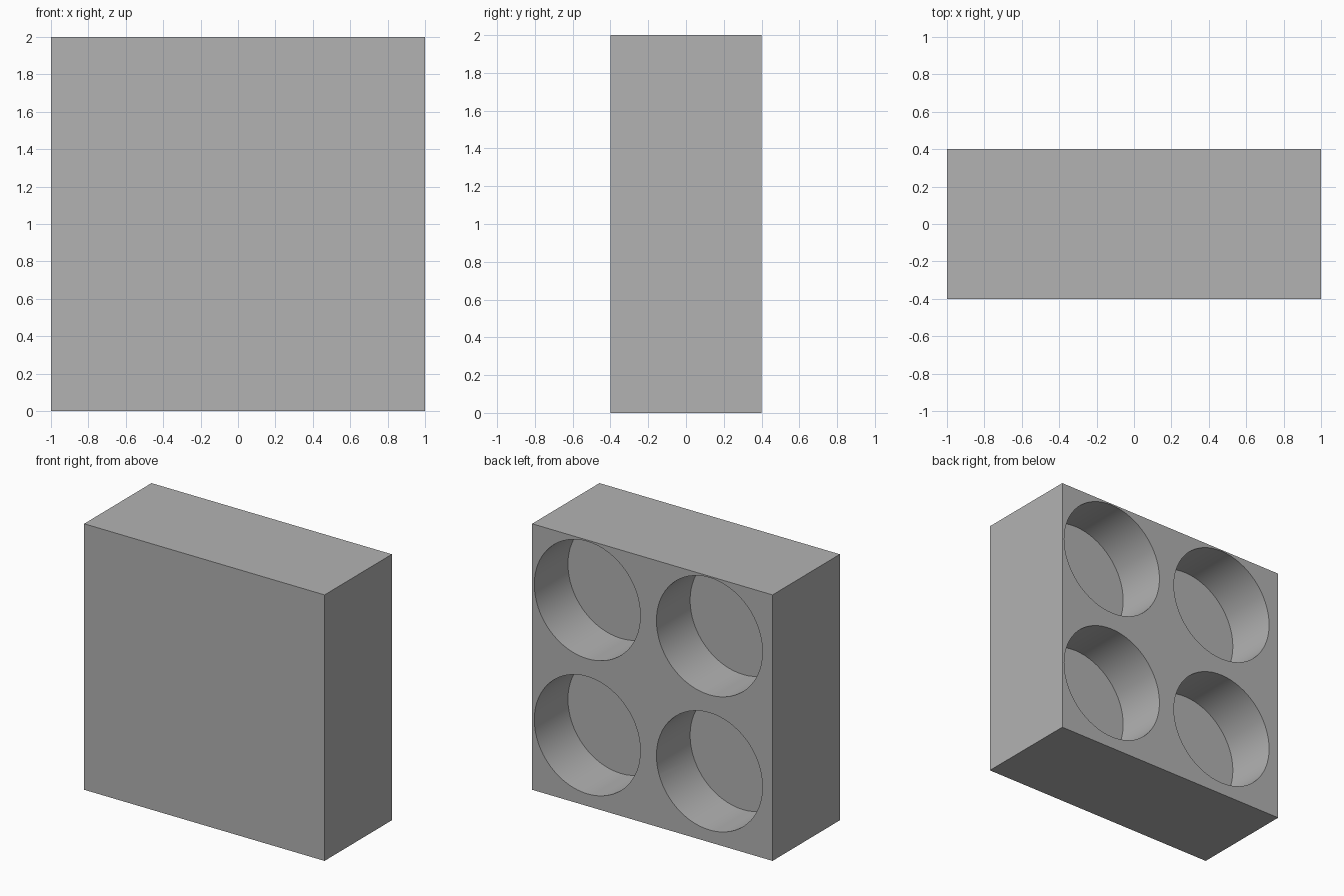
import bpy
import math

cube = bpy.data.objects.get("Cube")
if cube:
    bpy.data.objects.remove(cube, do_unlink=True)

WIDTH, DEPTH, HEIGHT = 2.0, 0.8, 2.0
RADIUS, POCKET_DEPTH = 0.441, 0.4
COLUMNS = (0.541, -0.475)
ROWS = (0.533, 1.549)

# Plain grey material
grey = bpy.data.materials.new("plain grey")
grey.use_nodes = True
colour = (0.448, 0.448, 0.448, 1)
grey.diffuse_color = colour
grey.node_tree.nodes["Principled BSDF"].inputs["Base Color"].default_value = colour

# Solid block
bpy.ops.mesh.primitive_cube_add(size=1, location=(0, 0, HEIGHT / 2))
block = bpy.context.object
block.name = "block"
block.scale = (WIDTH, DEPTH, HEIGHT)
bpy.ops.object.transform_apply(location=False, rotation=False, scale=True)
block.data.materials.append(grey)


def cut_pocket(x, z):
    """Bore a flat-bottomed round pocket into the back of the block."""
    extra = 0.1
    y = DEPTH / 2 - POCKET_DEPTH + (POCKET_DEPTH + extra) / 2
    bpy.ops.mesh.primitive_cylinder_add(
        vertices=64, radius=RADIUS, depth=POCKET_DEPTH + extra,
        location=(x, y, z), rotation=(math.pi / 2, 0, 0))
    cutter = bpy.context.object
    cutter.name = "pocket_cutter"
    cutter.hide_render = True
    cutter.data.materials.append(grey)
    bpy.context.view_layer.objects.active = block
    cut = block.modifiers.new("pocket", "BOOLEAN")
    cut.operation = "DIFFERENCE"
    cut.solver = "EXACT"
    cut.object = cutter
    bpy.ops.object.modifier_apply(modifier=cut.name)
    bpy.data.objects.remove(cutter, do_unlink=True)


# Four round pockets in the back
for x in COLUMNS:
    for z in ROWS:
        cut_pocket(x, z)

# Smooth pocket walls, sharp rims
bpy.ops.object.select_all(action="DESELECT")
block.select_set(True)
bpy.context.view_layer.objects.active = block
bpy.ops.object.shade_smooth_by_angle(angle=math.radians(30))
